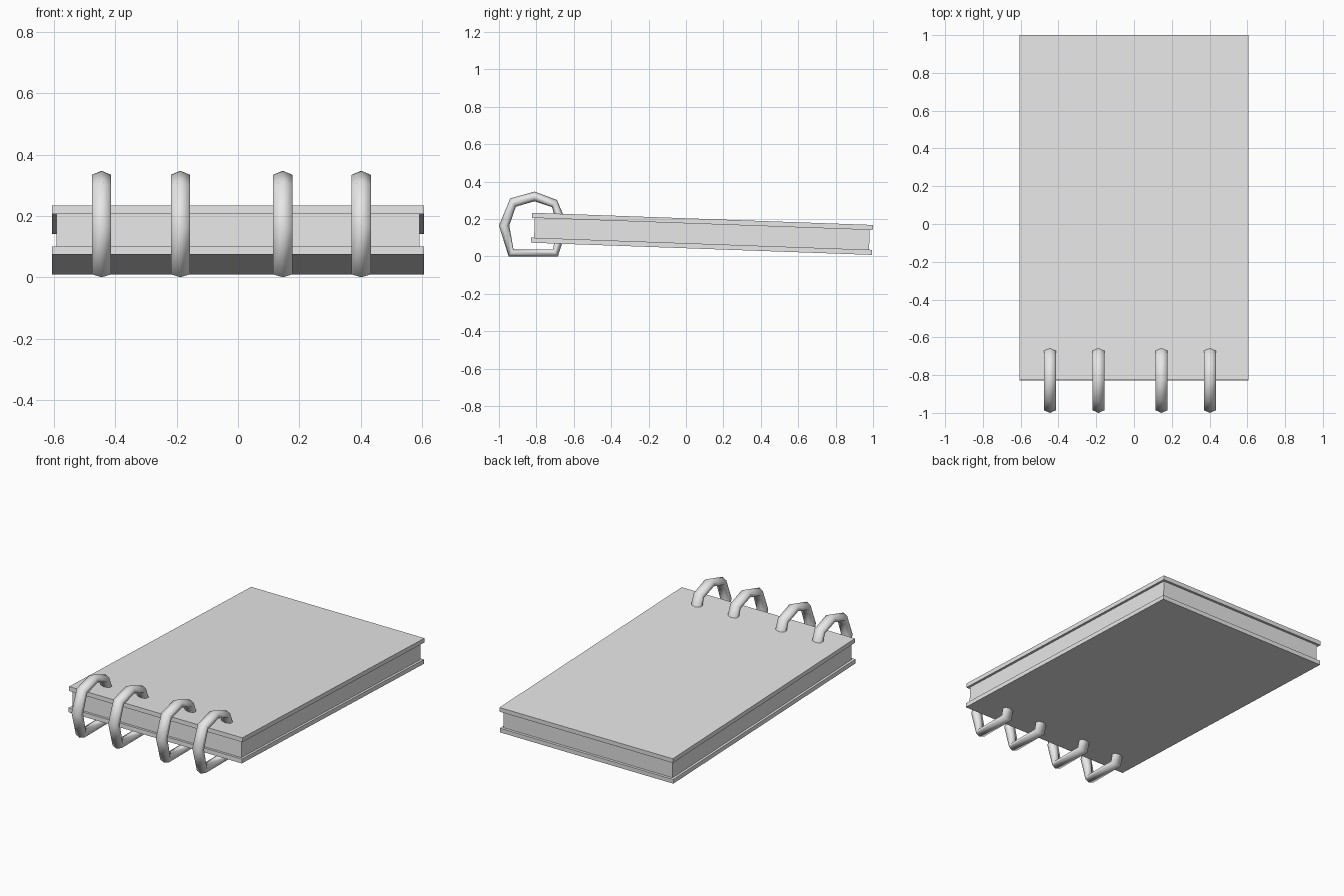
import bpy, bmesh, math
from mathutils import Matrix, Vector

cube = bpy.data.objects.get("Cube")
if cube:
    bpy.data.objects.remove(cube, do_unlink=True)

grey = bpy.data.materials.new("plain_grey")
grey.use_nodes = True
colour = (0.8, 0.8, 0.8, 1)
grey.diffuse_color = colour
grey.node_tree.nodes["Principled BSDF"].inputs["Base Color"].default_value = colour


def finish(name, bm, smooth=False):
    bmesh.ops.recalc_face_normals(bm, faces=bm.faces)
    for face in bm.faces:
        face.smooth = smooth
    mesh = bpy.data.meshes.new(name)
    bm.to_mesh(mesh)
    bm.free()
    mesh.materials.append(grey)
    obj = bpy.data.objects.new(name, mesh)
    bpy.context.collection.objects.link(obj)
    return obj


# The pad leans on its rings, so every slab shares one tilted frame
TILT = Matrix.Translation((0, 0.085, 0.121)) @ Matrix.Rotation(math.radians(-2.05), 4, "X")


def slab(name, width, length, height, z):
    bm = bmesh.new()
    bmesh.ops.create_cube(bm, size=1)
    bmesh.ops.scale(bm, vec=(width, length, height), verts=bm.verts)
    bmesh.ops.translate(bm, vec=(0, 0, z), verts=bm.verts)
    finish(name, bm).matrix_world = TILT


# Covers and page block
slab("front_cover", 1.214, 1.824, 0.027, 0.0665)
slab("back_cover", 1.214, 1.824, 0.027, -0.0665)
slab("page_block", 1.184, 1.792, 0.106, 0)

# Binding rings: outer and inner outline (y, z) of a ring with a flat bottom
OUTER = [(-1, 0.165), (-0.94, 0.31), (-0.81, 0.347), (-0.69, 0.302),
         (-0.632, 0.165), (-0.685, 0), (-0.948, 0)]
INNER = [(-0.945, 0.165), (-0.91, 0.266), (-0.81, 0.295), (-0.717, 0.264),
         (-0.685, 0.165), (-0.712, 0.037), (-0.922, 0.037)]
SIDES = 6


def ring(name, x):
    bm = bmesh.new()
    loops = []
    for outer, inner in zip(OUTER, INNER):
        out, inn = Vector((x, *outer)), Vector((x, *inner))
        mid, arm = (out + inn) / 2, (out - inn) / 2
        loop = []
        for i in range(SIDES):
            a = math.tau * i / SIDES
            across = Vector((0.036 * math.sin(a), 0, 0))
            loop.append(bm.verts.new(mid + arm * math.cos(a) + across))
        loops.append(loop)
    for k, loop in enumerate(loops):
        following = loops[(k + 1) % len(loops)]
        for i in range(SIDES):
            j = (i + 1) % SIDES
            bm.faces.new((loop[i], loop[j], following[j], following[i]))
    finish(name, bm, smooth=True)


for n, x in enumerate((-0.445, -0.188, 0.146, 0.402), 1):
    ring(f"binding_ring_{n}", x)
